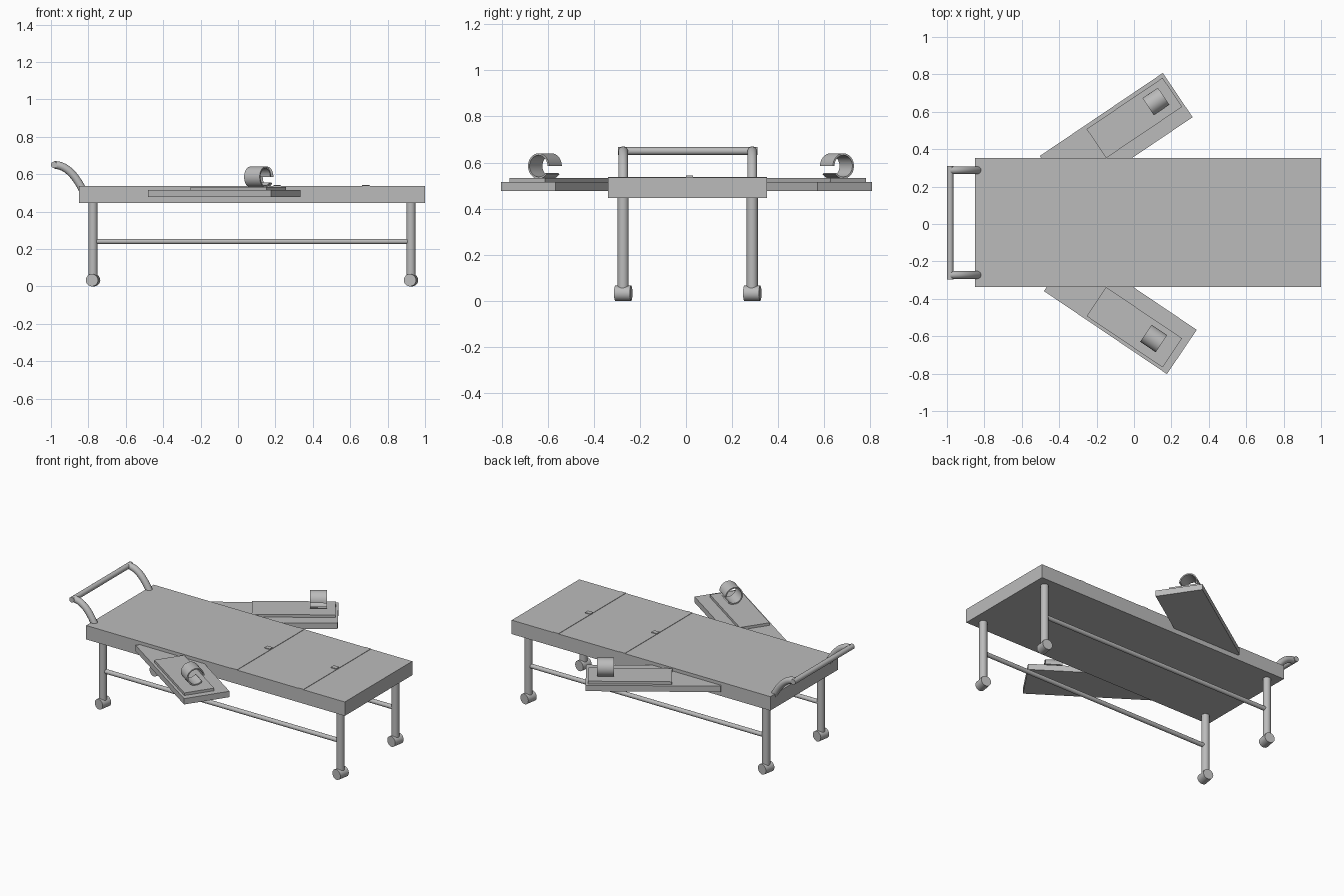
import bpy, bmesh
from math import radians, sin, cos, pi
from mathutils import Matrix, Vector

cube = bpy.data.objects.get("Cube")
if cube:
    bpy.data.objects.remove(cube, do_unlink=True)

grey = bpy.data.materials.new("plain_grey")
grey.use_nodes = True
grey.diffuse_color = (0.5, 0.5, 0.5, 1)
grey.node_tree.nodes["Principled BSDF"].inputs["Base Color"].default_value = (0.5, 0.5, 0.5, 1)

MID_Y = 0.0075          # centre line of the bed
LEG_Y = 0.28            # legs, rails and handles sit this far either side
ARM_ANGLE = radians(34)


def finish(name, bm, smooth=False):
    bmesh.ops.recalc_face_normals(bm, faces=bm.faces)
    mesh = bpy.data.meshes.new(name)
    bm.to_mesh(mesh)
    bm.free()
    mesh.materials.append(grey)
    obj = bpy.data.objects.new(name, mesh)
    bpy.context.collection.objects.link(obj)
    if smooth:
        bpy.ops.object.select_all(action='DESELECT')
        obj.select_set(True)
        bpy.context.view_layer.objects.active = obj
        bpy.ops.object.shade_smooth_by_angle(angle=radians(40))
    return obj


def box(name, centre, size, turn=0):
    bm = bmesh.new()
    bmesh.ops.create_cube(bm, size=1, matrix=Matrix.Translation(centre)
                          @ Matrix.Rotation(turn, 4, 'Z') @ Matrix.Diagonal((*size, 1)))
    return finish(name, bm)


def rod(name, a, b, radius):
    a, b = Vector(a), Vector(b)
    turn = (b - a).to_track_quat('Z', 'Y').to_matrix().to_4x4()
    bm = bmesh.new()
    bmesh.ops.create_cone(bm, cap_ends=True, segments=24, radius1=radius, radius2=radius,
                          depth=(b - a).length, matrix=Matrix.Translation((a + b) / 2) @ turn)
    return finish(name, bm, True)


def bent_tube(name, start, bend, end, y, radius, steps=10, sides=20):
    """Sweep a circle along a quadratic curve in the XZ plane."""
    p0, p1, p2 = Vector(start), Vector(bend), Vector(end)
    bm = bmesh.new()
    rings = []
    for i in range(steps + 1):
        t = i / steps
        p = p0 * (1 - t) ** 2 + p1 * 2 * t * (1 - t) + p2 * t * t
        d = ((p1 - p0) * (1 - t) + (p2 - p1) * t).normalized()
        rings.append([bm.verts.new((p.x - d.y * radius * cos(a), y + radius * sin(a),
                                    p.y + d.x * radius * cos(a)))
                      for a in (2 * pi * k / sides for k in range(sides))])
    for r, q in zip(rings, rings[1:]):
        for k in range(sides):
            n = (k + 1) % sides
            bm.faces.new((r[k], r[n], q[n], q[k]))
    bm.faces.new(rings[0])
    bm.faces.new(rings[-1])
    return finish(name, bm, True)


def cuff(name, centre, side, outer=0.055, inner=0.047, length=0.1, steps=28):
    """Open ring around the arm direction, with its gap facing the bed."""
    bm = bmesh.new()
    place = Matrix.Translation(centre) @ Matrix.Rotation(side * ARM_ANGLE, 4, 'Z')
    rows = []
    for i in range(steps + 1):
        a = radians(320) * i / steps
        rows.append([bm.verts.new(place @ Vector((x, -side * r * cos(a), r * sin(a))))
                     for x, r in ((-length / 2, outer), (length / 2, outer),
                                  (length / 2, inner), (-length / 2, inner))])
    for r, q in zip(rows, rows[1:]):
        for k in range(4):
            n = (k + 1) % 4
            bm.faces.new((r[k], r[n], q[n], q[k]))
    bm.faces.new(rows[0])
    bm.faces.new(rows[-1])
    return finish(name, bm, True)


# Bed slab with two thin straps and buckles
box("bed", (0.075, MID_Y, 0.491), (1.85, 0.69, 0.09))
for n, x in (("middle", 0.21), ("foot", 0.685)):
    box(n + "_strap", (x, MID_Y, 0.536), (0.04, 0.69, 0.005))
    box(n + "_buckle", (x - 0.002, 0.015, 0.539), (0.038, 0.03, 0.008))

# Legs, casters, long rails and handle tubes on both sides
for s, label in ((-1, "right"), (1, "left")):
    y = MID_Y + s * LEG_Y
    for x, end in ((-0.775, "head"), (0.925, "foot")):
        rod(f"{label}_{end}_leg", (x, y, 0.04), (x, y, 0.46), 0.024)
        tilt = Vector((sin(radians(10)), cos(radians(10)), 0)) * 0.035
        hub = Vector((x, y, 0.033))
        rod(f"{label}_{end}_caster", hub - tilt, hub + tilt, 0.033)
    rod(f"{label}_rail", (-0.775, y, 0.24), (0.925, y, 0.24), 0.014)
    bent_tube(f"{label}_handle_tube", (-0.825, 0.505), (-0.895, 0.65), (-0.982, 0.649), y, 0.021)

# Push bar joining the handle tubes
rod("push_bar", (-0.983, MID_Y - 0.303, 0.65), (-0.983, MID_Y + 0.303, 0.65), 0.017)

# Angled arm boards with pads and wrist cuffs
for s, label, board_x, board_y, pad_y, cuff_x, cuff_y in (
        (-1, "right", -0.073, -0.4625, -0.552, 0.105, -0.612),
        (1, "left", -0.095, 0.4675, 0.567, 0.117, 0.655)):
    turn = s * ARM_ANGLE
    box(label + "_arm_board", (board_x, board_y, 0.496), (0.793, 0.285, 0.038), turn)
    box(label + "_arm_pad", (0.002, pad_y, 0.523), (0.49, 0.187, 0.018), turn)
    cuff(label + "_wrist_cuff", (cuff_x, cuff_y, 0.585), s)
